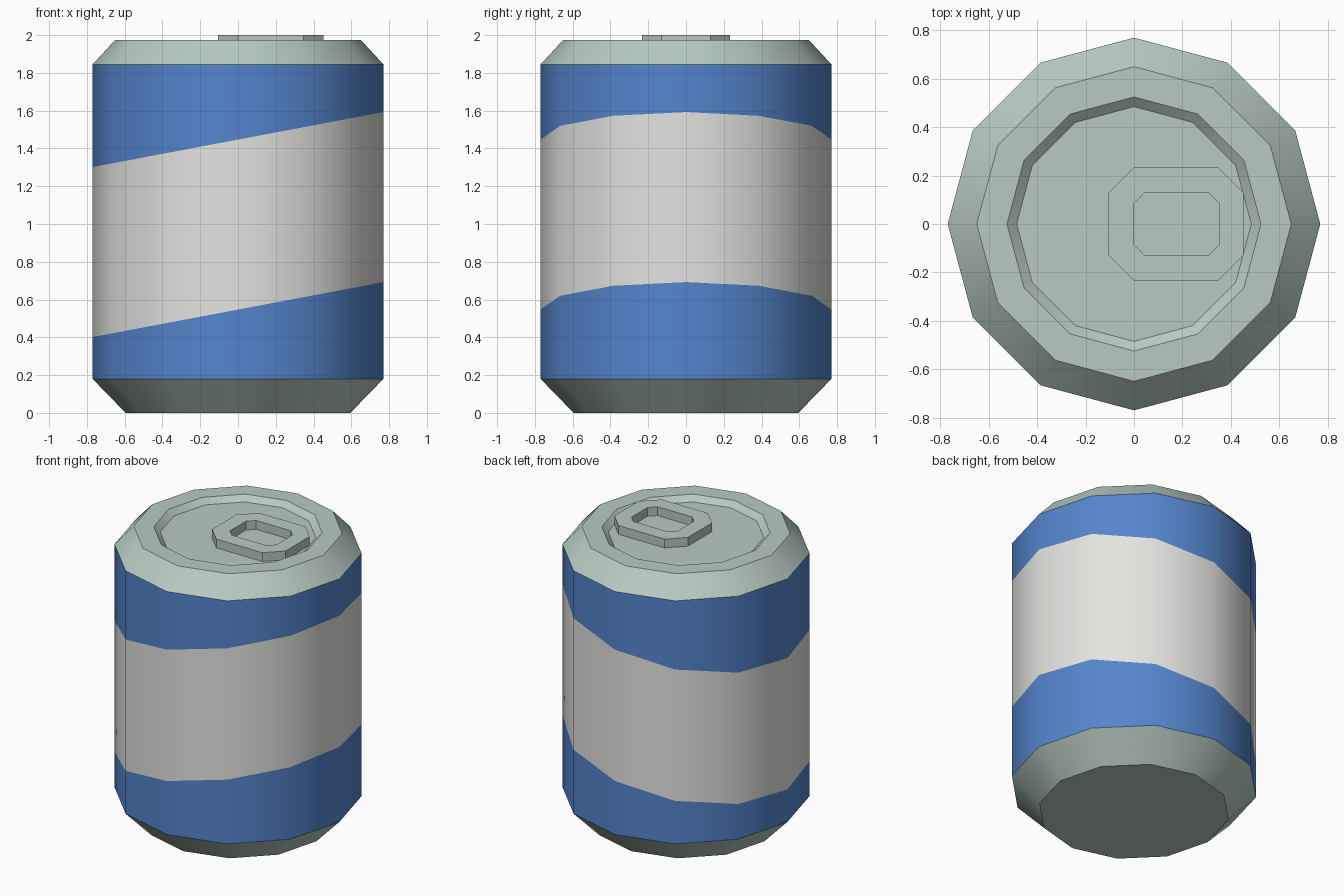
import bpy, bmesh, math
from mathutils import Vector

if "Cube" in bpy.data.objects:
    bpy.data.objects.remove(bpy.data.objects["Cube"])

SIDES = 12


def material(name, rgb):
    m = bpy.data.materials.new(name)
    m.diffuse_color = (*rgb, 1)
    m.use_nodes = True
    m.node_tree.nodes["Principled BSDF"].inputs["Base Color"].default_value = m.diffuse_color
    return m


silver = material("silver metal", (0.48, 0.59, 0.54))
blue = material("blue paint", (0.09, 0.235, 0.61))
white = material("white paint", (0.77, 0.78, 0.75))


def finish(bm, name, mats):
    bmesh.ops.recalc_face_normals(bm, faces=bm.faces)
    me = bpy.data.meshes.new(name)
    bm.to_mesh(me)
    bm.free()
    for m in mats:
        me.materials.append(m)
    ob = bpy.data.objects.new(name, me)
    bpy.context.collection.objects.link(ob)
    return ob


def ring(bm, r, z):
    return [bm.verts.new((r * math.cos(i * math.tau / SIDES),
                          r * math.sin(i * math.tau / SIDES), z)) for i in range(SIDES)]


def bridge(bm, a, b):
    n = len(a)
    for i in range(n):
        j = (i + 1) % n
        bm.faces.new((a[i], a[j], b[j], b[i]))


# Can: lathed profile from base to recessed lid
profile = [(0.595, 0), (0.77, 0.18), (0.77, 1.845), (0.65, 1.975),
           (0.525, 1.975), (0.485, 1.94)]
bm = bmesh.new()
rings = [ring(bm, r, z) for r, z in profile]
for a, b in zip(rings, rings[1:]):
    bridge(bm, a, b)
bm.faces.new(rings[0])
bm.faces.new(rings[-1])

# Slanted label band: cut the wall along two tilted planes
SLOPE, LOW, HIGH = 0.189, 0.547, 1.447
for z in (LOW, HIGH):
    wall = [f for f in bm.faces if abs(f.normal.z) < 0.01 and 0.2 < f.calc_center_median().z < 1.8]
    geom = set(wall) | {e for f in wall for e in f.edges} | {v for f in wall for v in f.verts}
    bmesh.ops.bisect_plane(bm, geom=list(geom), plane_co=(0, 0, z),
                           plane_no=Vector((-SLOPE, 0, 1)).normalized())
    bm.normal_update()
for f in bm.faces:
    c = f.calc_center_median()
    if abs(f.normal.z) < 0.01 and 0.18 < c.z < 1.845:
        f.material_index = 2 if LOW < c.z - SLOPE * c.x < HIGH else 1
can = finish(bm, "can_body", [silver, blue, white])
bpy.context.view_layer.objects.active = can
can.select_set(True)
bpy.ops.object.shade_smooth_by_angle(angle=math.radians(35))


# Pull tab: chamfered rectangular ring
def octagon(bm, x0, x1, h, c, z):
    pts = [(x1, -h + c), (x1, h - c), (x1 - c, h), (x0 + c, h),
           (x0, h - c), (x0, -h + c), (x0 + c, -h), (x1 - c, -h)]
    return [bm.verts.new((x, y, z)) for x, y in pts]


bm = bmesh.new()
loops = [octagon(bm, *dims, z) for dims, z in (
    ((-0.105, 0.452, 0.234, 0.104), 1.94), ((-0.105, 0.452, 0.234, 0.104), 2.0),
    ((0, 0.352, 0.131, 0.045), 2.0), ((0, 0.352, 0.131, 0.045), 1.94))]
for i in range(4):
    bridge(bm, loops[i], loops[(i + 1) % 4])
finish(bm, "pull_tab", [silver])
